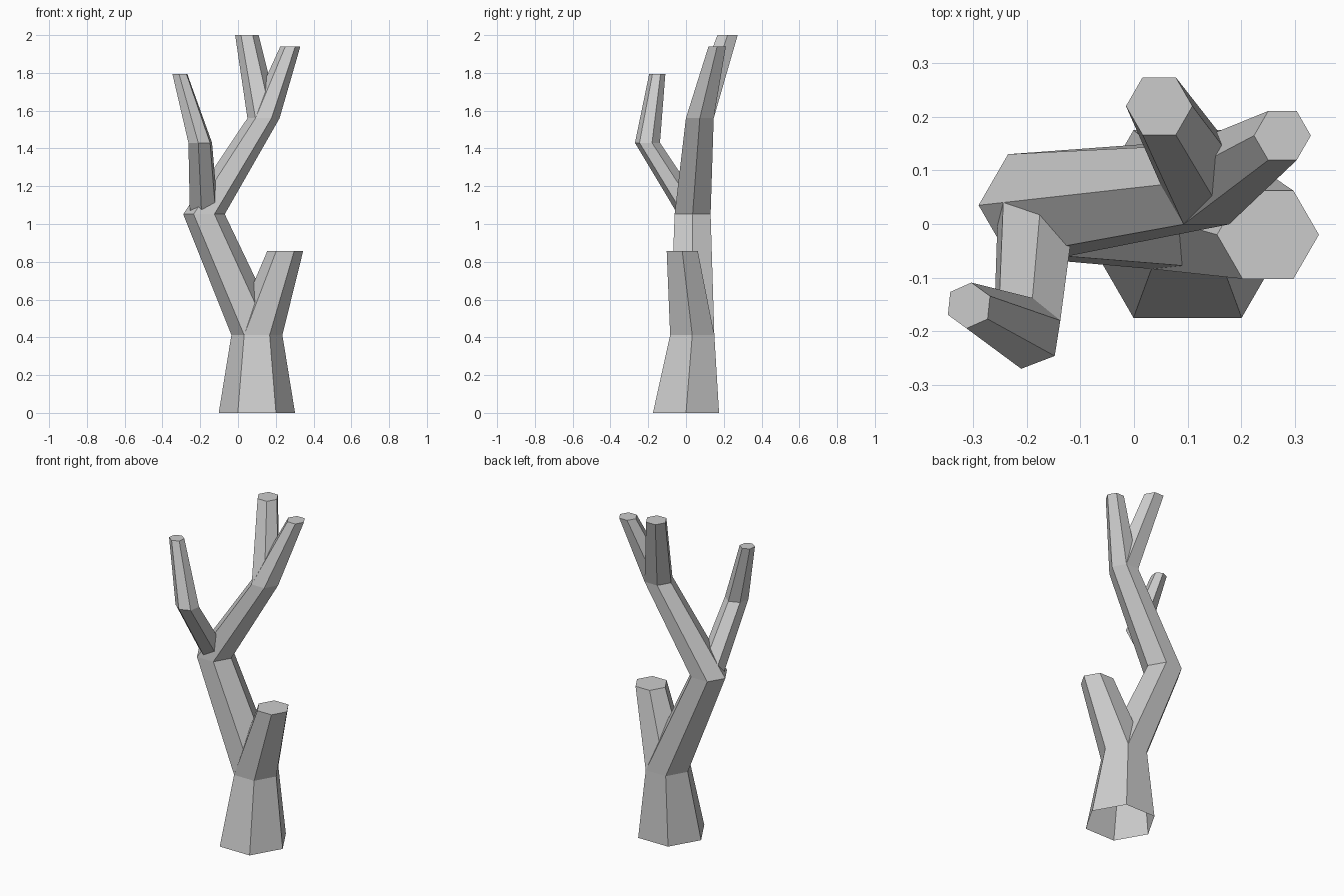
import bpy
import bmesh
from math import sin, cos, radians

if "Cube" in bpy.data.objects:
    bpy.data.objects.remove(bpy.data.objects["Cube"])


def limb(name, rings):
    """Loft level hexagons (x, y, z, radius, turn), open at the root and capped at the tip."""
    bm = bmesh.new()
    loops = []
    for x, y, z, r, turn in rings:
        angles = [radians(turn + 60 * i) for i in range(6)]
        loops.append([bm.verts.new((x + r * cos(a), y + r * sin(a), z)) for a in angles])
    for low, high in zip(loops, loops[1:]):
        for i in range(6):
            j = (i + 1) % 6
            bm.faces.new((low[i], low[j], high[j], high[i]))
    if rings[-1] not in JOINTS:
        bm.faces.new(loops[-1])
    mesh = bpy.data.meshes.new(name)
    bm.to_mesh(mesh)
    bm.free()
    bpy.context.collection.objects.link(bpy.data.objects.new(name, mesh))


# Rings where limbs fork
fork_low = (0.10, 0.033, 0.412, 0.135, 0)
fork_mid = (-0.18, 0.035, 1.052, 0.11, 0)
fork_high = (0.135, 0.073, 1.56, 0.085, 0)
JOINTS = (fork_low, fork_mid, fork_high)

# Trunk base, open underneath
limb("trunk", [(0.10, 0, 0, 0.202, 0), fork_low])

# Cut stump on the right
limb("stump_branch", [fork_low, (0.25, -0.02, 0.857, 0.095, 0)])

# Main crooked branch ending in the right twig
limb("main_branch", [fork_low, fork_mid, fork_high, (0.277, 0.165, 1.94, 0.053, 0)])

# Tallest twig at the back
limb("back_twig", [fork_high, (0.047, 0.22, 2.0, 0.062, 0)])

# Bent branch at the front left
limb("side_branch", [(-0.18, 0.035, 1.052, 0.08, 21),
                     (-0.20, -0.204, 1.43, 0.067, 21),
                     (-0.308, -0.152, 1.795, 0.043, 24)])
